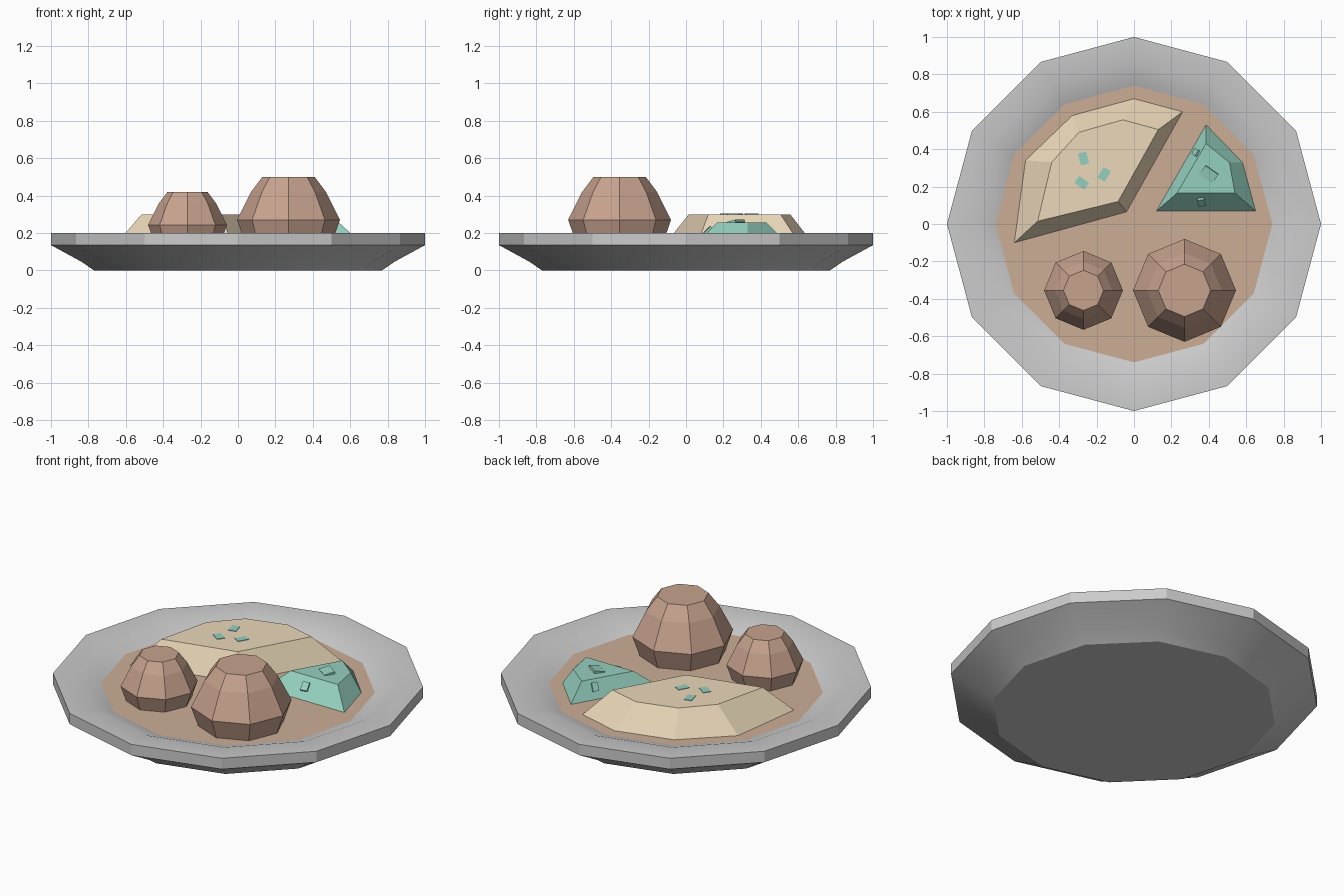
import bpy, bmesh
from math import sin, cos, pi, radians
from mathutils import Matrix, Vector

if "Cube" in bpy.data.objects:
    bpy.data.objects.remove(bpy.data.objects["Cube"])

FLOOR = 0.155  # height of the eating surface


def material(name, rgb):
    m = bpy.data.materials.new(name)
    m.diffuse_color = (*rgb, 1)
    m.use_nodes = True
    m.node_tree.nodes["Principled BSDF"].inputs["Base Color"].default_value = m.diffuse_color
    return m


SAUCE = material("sauce", (0.60, 0.42, 0.30))
BEIGE = material("beige", (0.83, 0.69, 0.49))
BROWN = material("brown", (0.57, 0.36, 0.27))
TEAL = material("teal", (0.30, 0.63, 0.52))


def finish(name, bm, mat=None):
    bmesh.ops.recalc_face_normals(bm, faces=bm.faces)
    me = bpy.data.meshes.new(name)
    bm.to_mesh(me)
    bm.free()
    if mat:
        me.materials.append(mat)
    ob = bpy.data.objects.new(name, me)
    bpy.context.collection.objects.link(ob)
    return ob


def loft(name, rings, mat=None, cap_start=True, cap_end=True):
    """Skin a stack of equal-length point rings."""
    bm = bmesh.new()
    vr = [[bm.verts.new(p) for p in ring] for ring in rings]
    n = len(vr[0])
    for a, b in zip(vr, vr[1:]):
        for i in range(n):
            j = (i + 1) % n
            bm.faces.new((a[i], a[j], b[j], b[i]))
    if cap_start:
        bm.faces.new(vr[0][::-1])
    if cap_end:
        bm.faces.new(vr[-1])
    return finish(name, bm, mat)


def circle(r, z, n, x=0, y=0):
    return [(x + r * cos(2 * pi * i / n), y + r * sin(2 * pi * i / n), z) for i in range(n)]


def slab(name, base, top, z, mat):
    return loft(name, [[(x, y, FLOOR) for x, y in base], [(x, y, z) for x, y in top]], mat)


def fleck(name, loc, size, spin, tilt):
    bm = bmesh.new()
    mat = (Matrix.Translation(loc) @ Matrix.Rotation(radians(spin), 4, 'Z')
           @ Matrix.Rotation(radians(tilt), 4, 'X') @ Matrix.Diagonal((*size, 1)))
    bmesh.ops.create_cube(bm, size=1, matrix=mat)
    return finish(name, bm, TEAL)


# Twelve-sided plate with a coloured floor
profile = [(0.77, 0), (0.835, 0.045), (1, 0.135), (1, 0.2), (0.86, 0.2), (0.74, FLOOR)]
plate = loft("plate", [circle(r, z, 12) for r, z in profile], cap_end=False)
plate.select_set(True)
bpy.context.view_layer.objects.active = plate
bpy.ops.object.shade_smooth_by_angle(angle=radians(25))

bm = bmesh.new()
bm.faces.new([bm.verts.new(p) for p in circle(0.74, FLOOR, 12)])
finish("sauce_floor", bm, SAUCE)

# Two round eight-sided balls, same shape at two sizes
ball = [(0.235, 0), (0.275, 0.115), (0.20, 0.265), (0.14, 0.345)]
for name, x, s in (("large_ball", 0.27, 1), ("small_ball", -0.27, 0.766)):
    loft(name, [circle(r * s, FLOOR + h * s, 8, x, -0.355) for r, h in ball], BROWN)

# Bevelled beige fillet
slab("fillet",
     [(-0.64, -0.10), (-0.04, 0.065), (0.26, 0.60), (0, 0.67), (-0.33, 0.58), (-0.58, 0.34)],
     [(-0.515, 0.015), (-0.085, 0.12), (0.13, 0.505), (-0.06, 0.557), (-0.295, 0.49), (-0.44, 0.33)],
     0.30, BEIGE)

# Bevelled mound of greens
slab("greens",
     [(0.12, 0.07), (0.65, 0.07), (0.58, 0.33), (0.385, 0.53)],
     [(0.23, 0.165), (0.54, 0.165), (0.51, 0.33), (0.385, 0.43)],
     0.255, TEAL)

# Herb flecks lying on the fillet
for i, (x, y, a) in enumerate([(-0.27, 0.35, 15), (-0.28, 0.22, 55), (-0.16, 0.265, -30)]):
    fleck(f"herb_fleck_{i}", (x, y, 0.30), (0.045, 0.065, 0.006), a, 0)

# Small chips stuck on the greens
fleck("chip_front", (0.36, 0.12, 0.21), (0.04, 0.05, 0.025), 8, 46)
fleck("chip_side", (0.335, 0.38, 0.215), (0.035, 0.05, 0.025), -120, 62)
fleck("chip_top", (0.40, 0.265, 0.258), (0.085, 0.06, 0.014), -35, 12)
